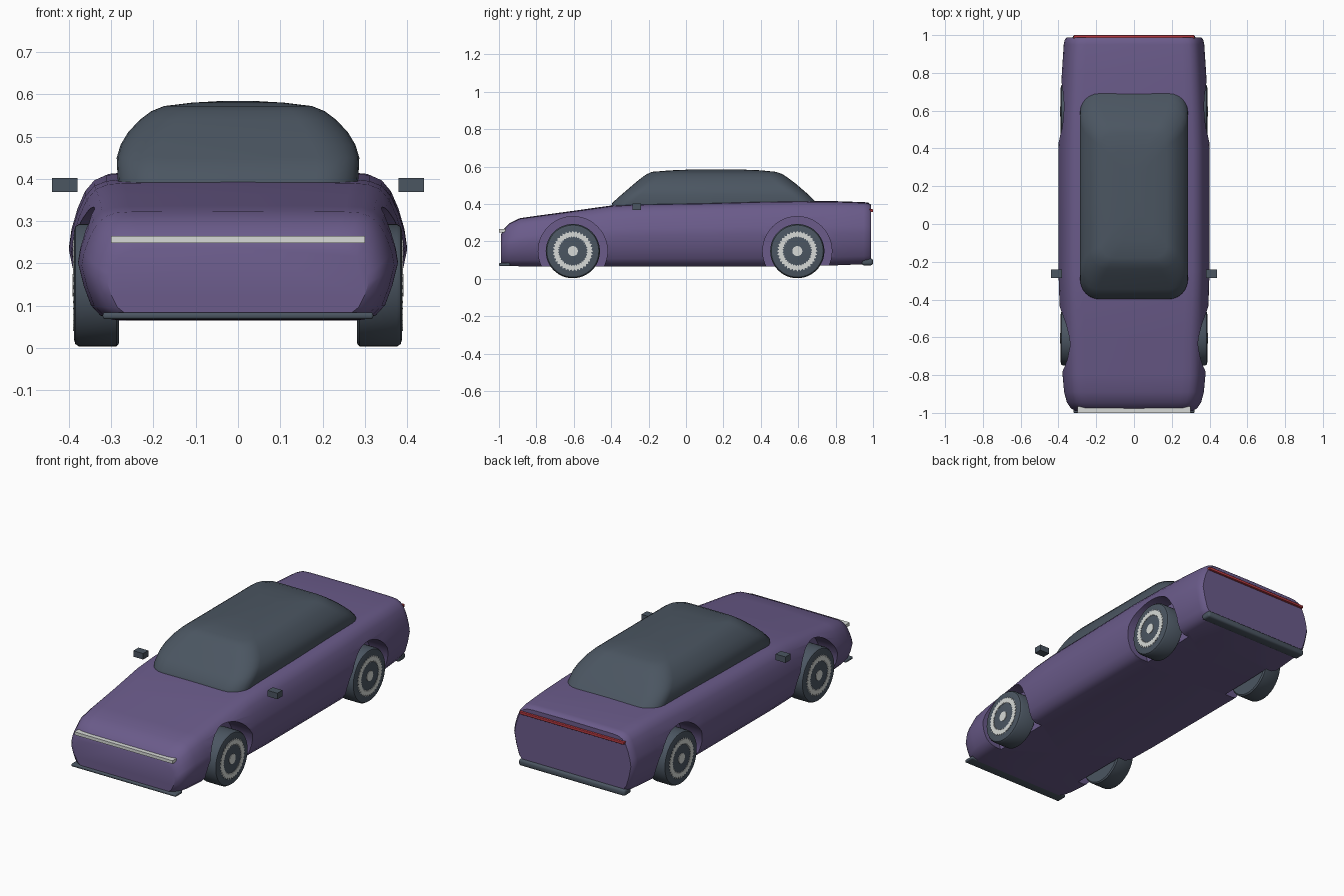
import bpy, bmesh, math
from mathutils import Matrix, Vector

if "Cube" in bpy.data.objects:
    bpy.data.objects.remove(bpy.data.objects["Cube"])


def material(name, rgb):
    m = bpy.data.materials.new(name)
    m.use_nodes = True
    m.diffuse_color = (*rgb, 1)
    m.node_tree.nodes["Principled BSDF"].inputs["Base Color"].default_value = (*rgb, 1)
    return m


PURPLE = material("purple paint", (0.145, 0.105, 0.255))
SLATE = material("dark slate", (0.07, 0.092, 0.12))
SILVER = material("pale silver", (0.68, 0.7, 0.68))
RED = material("tail red", (0.45, 0.04, 0.05))


def finish(name, bm, mat, angle=35):
    bmesh.ops.recalc_face_normals(bm, faces=bm.faces)
    mesh = bpy.data.meshes.new(name)
    bm.to_mesh(mesh)
    bm.free()
    obj = bpy.data.objects.new(name, mesh)
    bpy.context.collection.objects.link(obj)
    mesh.materials.append(mat)
    smooth(obj, angle)
    return obj


def smooth(obj, angle):
    bpy.ops.object.select_all(action="DESELECT")
    obj.select_set(True)
    bpy.context.view_layer.objects.active = obj
    bpy.ops.object.shade_smooth_by_angle(angle=math.radians(angle))


def loft(name, rings, mat, angle=35):
    """Skin closed rings of equal point count and cap both ends."""
    bm = bmesh.new()
    rows = [[bm.verts.new(p) for p in ring] for ring in rings]
    n = len(rows[0])
    for a, b in zip(rows, rows[1:]):
        for i in range(n):
            j = (i + 1) % n
            bm.faces.new((a[i], a[j], b[j], b[i]))
    bm.faces.new(rows[0])
    bm.faces.new(rows[-1])
    return finish(name, bm, mat, angle)


def box(name, lo, hi, mat, bevel=0):
    lo, hi = Vector(lo), Vector(hi)
    bm = bmesh.new()
    bmesh.ops.create_cube(bm, size=1, matrix=Matrix.Translation((lo + hi) / 2)
                          @ Matrix.Diagonal((*(hi - lo), 1)))
    if bevel:
        bmesh.ops.bevel(bm, geom=bm.edges[:], offset=bevel, segments=3,
                        profile=0.5, affect="EDGES")
    return finish(name, bm, mat)


def lathe_x(name, centre, profile, mat, steps=48, angle=35):
    """Turn a list of (x, radius) around the axle."""
    cx, cy, cz = centre
    turns = [2 * math.pi * k / steps for k in range(steps)]
    return loft(name, [[(cx + x, cy + r * math.cos(t), cz + r * math.sin(t))
                        for t in turns] for x, r in profile], mat, angle)


# Body shell: one half cross-section scaled along the car
SECTION = [(0, 0), (0.78, 0), (0.86, 0.04), (0.92, 0.13), (0.965, 0.3), (1, 0.5),
           (0.985, 0.62), (0.95, 0.76), (0.905, 0.88), (0.85, 0.955),
           (0.78, 0.99), (0.68, 1), (0, 1.006)]
STATIONS = [  # y, half width, bottom, top
    (-0.99, 0.31, 0.075, 0.235), (-0.975, 0.335, 0.07, 0.265),
    (-0.945, 0.355, 0.068, 0.295), (-0.89, 0.37, 0.067, 0.322),
    (-0.8, 0.378, 0.066, 0.335), (-0.6, 0.385, 0.065, 0.362),
    (-0.4, 0.395, 0.065, 0.39), (-0.25, 0.4, 0.065, 0.398),
    (0.1, 0.4, 0.065, 0.404), (0.4, 0.4, 0.065, 0.412),
    (0.6, 0.392, 0.067, 0.415), (0.8, 0.382, 0.072, 0.413),
    (0.95, 0.372, 0.078, 0.408), (0.975, 0.367, 0.08, 0.405),
    (0.988, 0.355, 0.088, 0.395)]


def body_ring(y, w, z0, z1):
    right = [(w * u, y, z0 + (z1 - z0) * v) for u, v in SECTION]
    return right + [(-x, yy, z) for x, yy, z in right[-2:0:-1]]


body = loft("body_shell", [body_ring(*s) for s in STATIONS], PURPLE)

# Wheel wells cut into the shell
AXLES = {"front": -0.605, "rear": 0.595}
AXLE_Z = 0.148
for side in (1, -1):
    for y in AXLES.values():
        cutter = lathe_x("well_cutter", (0, y, AXLE_Z),
                         [(side * 0.265, 0.185), (side * 0.5, 0.185)], PURPLE)
        cutter.hide_render = True
        mod = body.modifiers.new("well", "BOOLEAN")
        mod.operation, mod.solver, mod.object = "DIFFERENCE", "EXACT", cutter
        bpy.context.view_layer.objects.active = body
        bpy.ops.object.modifier_apply(modifier=mod.name)
        bpy.data.objects.remove(cutter)
smooth(body, 35)


# Cabin: stacked rounded rectangles
def rounded_ring(z, hx, y0, y1, r, tilt=0):
    ring = []
    corners = [(hx - r, y1 - r, 0), (r - hx, y1 - r, 1),
               (r - hx, y0 + r, 2), (hx - r, y0 + r, 3)]
    for cx, cy, q in corners:
        for k in range(7):
            t = math.pi / 2 * (q + k / 6)
            y = cy + r * math.sin(t)
            ring.append((cx + r * math.cos(t), y, z + tilt * y))
    return ring


CABIN = [(0.38, 0.283, -0.4, 0.72, 0.1), (0.405, 0.285, -0.395, 0.7, 0.1),
         (0.45, 0.287, -0.345, 0.655, 0.1), (0.48, 0.278, -0.31, 0.62, 0.1),
         (0.51, 0.26, -0.275, 0.585, 0.1), (0.54, 0.232, -0.238, 0.545, 0.09),
         (0.56, 0.205, -0.21, 0.515, 0.08), (0.572, 0.175, -0.18, 0.48, 0.07),
         (0.58, 0.11, -0.08, 0.4, 0.06), (0.584, 0.04, 0.02, 0.3, 0.03)]
loft("cabin_glass", [rounded_ring(*c) for c in CABIN], SLATE, 50)


# Toothed annulus for the wheel trim
def trim_ring(name, x, y, z, side, teeth=36):
    rings = []
    for dx, outer in ((0, 0), (0, 1), (0.003, 1), (0.003, 0)):
        ring = []
        for k in range(teeth * 2):
            t = math.pi * k / teeth
            r = (0.098 if k % 2 else 0.108) if outer else (0.08 if k % 2 else 0.073)
            ring.append((x + side * dx, y + r * math.cos(t), z + r * math.sin(t)))
        rings.append(ring)
    bm = bmesh.new()
    rows = [[bm.verts.new(p) for p in ring] for ring in rings]
    for a, b in zip(rows, rows[1:] + rows[:1]):
        for i in range(teeth * 2):
            j = (i + 1) % (teeth * 2)
            bm.faces.new((a[i], a[j], b[j], b[i]))
    return finish(name, bm, SILVER)


# Wheels and mirrors on both sides
for label, side in (("left", 1), ("right", -1)):
    for end, y in AXLES.items():
        tag = f"{end}_{label}"
        tyre = [(0.282, 0.138), (0.288, 0.145), (0.376, 0.145), (0.385, 0.139),
                (0.388, 0.128)]
        lathe_x(f"{tag}_tyre", (0, y, AXLE_Z),
                [(side * x, r) for x, r in tyre], SLATE)
        trim_ring(f"{tag}_trim", side * 0.387, y, AXLE_Z, side)
        lathe_x(f"{tag}_hub", (side * 0.38, y, AXLE_Z),
                [(0, 0.027), (side * 0.011, 0.027)], SILVER, 24)
    xs = sorted((side * 0.38, side * 0.44))
    box(f"{label}_mirror", (xs[0], -0.285, 0.369), (xs[1], -0.24, 0.402), SLATE)

# Light bars and bumper lips
box("front_light_bar", (-0.3, -1.0, 0.248), (0.3, -0.965, 0.265), SILVER)
box("tail_light_bar", (-0.32, 0.97, 0.357), (0.32, 1.0, 0.372), RED, 0.003)
box("front_lip", (-0.32, -1.0, 0.068), (0.32, -0.94, 0.084), SLATE, 0.006)
box("rear_bumper", (-0.325, 0.94, 0.072), (0.325, 1.0, 0.108), SLATE, 0.012)
